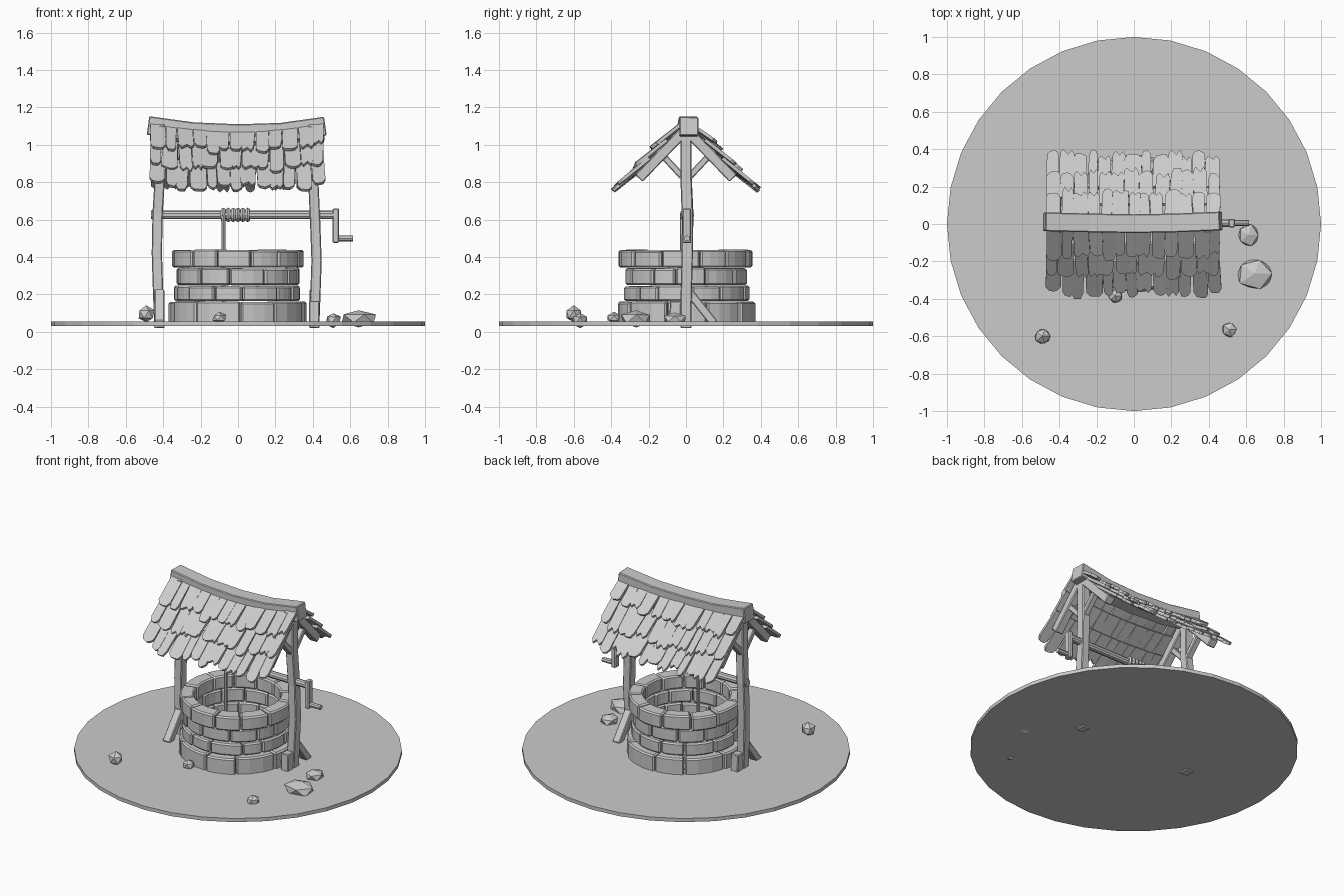
import bpy, bmesh, math, random
from mathutils import Vector, Matrix

if "Cube" in bpy.data.objects:
    bpy.data.objects.remove(bpy.data.objects["Cube"])

random.seed(7)
R = random.uniform
grey = bpy.data.materials.new("plain grey")
grey.diffuse_color = (0.6, 0.6, 0.6, 1)
grey.use_nodes = True
grey.node_tree.nodes["Principled BSDF"].inputs["Base Color"].default_value = grey.diffuse_color


def finish(bm, name, bevel=0):
    bmesh.ops.recalc_face_normals(bm, faces=bm.faces)
    me = bpy.data.meshes.new(name)
    bm.to_mesh(me)
    bm.free()
    me.materials.append(grey)
    ob = bpy.data.objects.new(name, me)
    bpy.context.collection.objects.link(ob)
    if bevel:
        m = ob.modifiers.new("bevel", 'BEVEL')
        m.width, m.segments, m.limit_method = bevel, 1, 'ANGLE'
        m.angle_limit = math.radians(40)
    return ob


def loft(bm, rings):
    """Join equal closed rings of points into a capped solid."""
    vs = [[bm.verts.new(p) for p in r] for r in rings]
    n = len(vs[0])
    for a, b in zip(vs, vs[1:]):
        for i in range(n):
            bm.faces.new((a[i], a[(i + 1) % n], b[(i + 1) % n], b[i]))
    bm.faces.new(vs[0][::-1])
    bm.faces.new(vs[-1])


def beam(name, pts, w, d, side, bevel=0.005):
    """Timber along a path; w is measured along side, d across it."""
    pts = [Vector(p) for p in pts]
    side = Vector(side)
    rings = []
    for i, p in enumerate(pts):
        t = (pts[min(i + 1, len(pts) - 1)] - pts[max(i - 1, 0)]).normalized()
        a = (side - t * side.dot(t)).normalized()
        b = t.cross(a)
        rings.append([p + a * w / 2 * i1 + b * d / 2 * i2
                      for i1, i2 in ((-1, -1), (1, -1), (1, 1), (-1, 1))])
    bm = bmesh.new()
    loft(bm, rings)
    return finish(bm, name, bevel)


def rod(name, p, q, r, sides=10):
    p, q = Vector(p), Vector(q)
    bm = bmesh.new()
    rot = (q - p).to_track_quat('Z', 'Y').to_matrix().to_4x4()
    bmesh.ops.create_cone(bm, cap_ends=True, segments=sides, radius1=r, radius2=r,
                          depth=(q - p).length, matrix=Matrix.Translation((p + q) / 2) @ rot)
    return finish(bm, name)


# ground disc
rod("ground_disc", (0, 0, 0.032), (0, 0, 0.056), 1.0, 32)

# stone courses of the well wall: outer radius, bottom, top, block count, start angle
courses = [(0.368, 0.045, 0.163, 10, 0.35), (0.335, 0.165, 0.247, 12, 0.1),
           (0.33, 0.25, 0.342, 12, 0.4), (0.355, 0.343, 0.437, 12, 0.2)]
for k, (ro, z0, z1, n, a0) in enumerate(courses):
    bm = bmesh.new()
    step = math.tau / n
    cuts = [a0 + step * (i + R(-0.15, 0.15)) for i in range(n)]
    cuts.append(cuts[0] + math.tau)
    for s, e in zip(cuts, cuts[1:]):
        r2, r1, top = ro + R(-0.008, 0.008), 0.265 + R(-0.006, 0.006), z1 + R(-0.005, 0.003)
        s, e = s + 0.008, e - 0.008
        rings = []
        for j in range(4):
            a = s + (e - s) * j / 3
            c, sn = math.cos(a), math.sin(a)
            rings.append([(r * c, r * sn, z) for r, z in
                          ((r1, z0), (r2, z0), (r2, top), (r1, top))])
        loft(bm, rings)
    finish(bm, f"stone_course_{k + 1}", 0.009)

# bent posts
left = [(-.42, 0, .02), (-.427, 0, .2), (-.434, .006, .42), (-.43, .01, .63), (-.417, 0, .84), (-.417, 0, 1.07)]
right = [(.407, 0, .02), (.412, 0, .15), (.42, .006, .38), (.412, .008, .6), (.402, 0, .82), (.402, 0, 1.07)]
beam("left_post", left, 0.055, 0.06, (1, 0, 0))
beam("right_post", right, 0.055, 0.06, (1, 0, 0))

# foot braces and blocks, turned half round from post to post
for side, x, s in (("left", -0.42, -1), ("right", 0.407, 1)):
    beam(side + "_foot_brace", [(x, s * 0.015, 0.215), (x, s * 0.15, 0.045)], 0.052, 0.045, (1, 0, 0))
    beam(side + "_foot_block", [(x, -s * 0.06, 0.04), (x, -s * 0.055, 0.165)], 0.055, 0.06, (1, 0, 0))

# sagging ridge beam
beam("ridge_beam", [(-.48, .012, 1.103), (-.24, .006, 1.07), (0, .002, 1.06), (.23, .006, 1.067), (.465, .016, 1.1)],
     0.1, 0.1, (0, 1, 0))


def roof(x, s, u, n=0.0):
    """Point on the roof at slope distance u, lifted by n."""
    sag = 0.04 * (x / 0.47) ** 2 * (1 - 0.9 * u)
    c = math.sqrt(0.5)
    return Vector((x, s * (0.04 + c * (u + n)), 1.098 + sag - c * (u - n)))


# rafters and roof braces
for side, x in (("left", -0.417), ("right", 0.402)):
    for end, s in (("front", -1), ("back", 1)):
        beam(f"{side}_{end}_rafter", [roof(x, s, -0.04, -0.06), roof(x, s, 0.36, -0.06)], 0.055, 0.055, (1, 0, 0))
        beam(f"{side}_{end}_roof_brace", [(x, s * 0.01, 0.82), (x, s * 0.15, 0.97)], 0.04, 0.035, (1, 0, 0))

# ragged wooden shingles, three overlapping rows on each slope
for end, s in (("front", -1), ("back", 1)):
    bm = bmesh.new()
    for row, (u0, u1) in enumerate(((-0.01, 0.19), (0.12, 0.34), (0.25, 0.475))):
        n = 13
        xs = [-0.47 + 0.93 * (i + (R(-0.2, 0.2) if 0 < i < n else 0)) / n for i in range(n + 1)]
        for a, b in zip(xs, xs[1:]):
            w, mid = b - a - 0.003, (a + b) / 2
            length = u1 - u0 + R(-0.025, 0.025)
            lean, lift = R(-0.012, 0.012), R(0.0, 0.012)
            notch = random.random() < 0.3
            # outline: across (-.5 to .5), along (0 to 1)
            outline = [(-.5, 0), (.5, 0), (.5, R(.84, .92)), (.3, R(.95, 1)),
                       (0.05, .86 if notch else 1), (-.3, R(.94, 1)), (-.5, R(.82, .9))]
            rings = []
            for low in (-0.018, 0):
                rings.append([roof(mid + p * w + lean * q, s, u0 + q * length,
                                   low - 0.022 + q * (0.026 + lift)) for p, q in outline])
            loft(bm, rings)
    finish(bm, end + "_shingles")

# winding axle, crank and handle
rod("axle", (-0.465, 0.005, 0.625), (0.53, 0.005, 0.625), 0.023)
beam("crank_arm", [(.523, .005, .66), (.523, .005, .475)], 0.033, 0.045, (1, 0, 0))
rod("crank_handle", (0.515, 0.005, 0.5), (0.615, 0.005, 0.5), 0.016, 8)

# rope wound round the axle and hanging into the well
for i in range(6):
    bpy.ops.mesh.primitive_torus_add(location=(-0.078 + i * 0.026, 0.005, 0.625), rotation=(0, math.pi / 2, R(-.1, .1)),
                                     major_radius=0.025, minor_radius=0.0135, major_segments=12, minor_segments=6)
    ob = bpy.context.object
    ob.name = f"rope_turn_{i + 1}"
    ob.data.materials.append(grey)
rod("hanging_rope", (-0.077, -0.022, 0.05), (-0.077, -0.022, 0.625), 0.011, 8)

# loose rocks: position and half sizes
rocks = [((.61, -.06, .07), (.062, .066, .035)), ((.645, -.265, .07), (.1, .09, .048)),
         ((-.10, -.385, .075), (.04, .04, .03)), ((-.49, -.6, .093), (.046, .046, .045)),
         ((.51, -.565, .06), (.042, .042, .043))]
for i, (p, size) in enumerate(rocks):
    bm = bmesh.new()
    bmesh.ops.create_icosphere(bm, subdivisions=1, radius=1.0)
    for v in bm.verts:
        v.co = Vector([c * h for c, h in zip(v.co * R(0.9, 1.1), size)]) + Vector(p)
    finish(bm, f"rock_{i + 1}")
